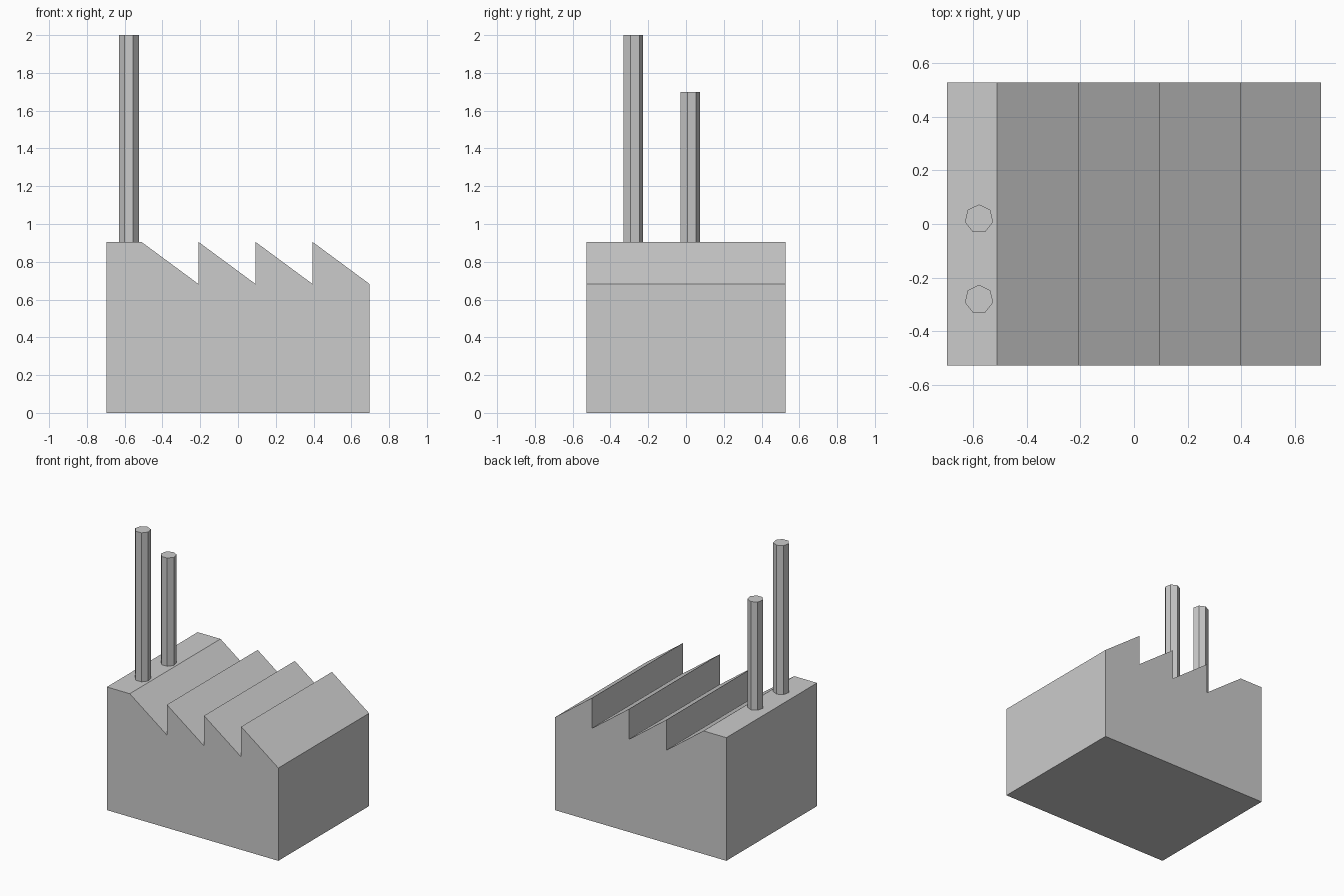
import bpy, bmesh, math
from mathutils import Matrix

if "Cube" in bpy.data.objects:
    bpy.data.objects.remove(bpy.data.objects["Cube"])

HALF_X, HALF_Y = 0.697, 0.527
EAVE, RIDGE = 0.682, 0.905
TEETH, PITCH = 4, 0.302


def add_object(name, bm):
    bmesh.ops.recalc_face_normals(bm, faces=bm.faces[:])
    mesh = bpy.data.meshes.new(name)
    bm.to_mesh(mesh)
    bm.free()
    obj = bpy.data.objects.new(name, mesh)
    bpy.context.collection.objects.link(obj)
    return obj


# Factory hall: sawtooth side profile extruded along y
profile = [(HALF_X, 0), (-HALF_X, 0), (-HALF_X, RIDGE)]
for i in range(TEETH):
    x = HALF_X - (TEETH - i) * PITCH
    profile += [(x, RIDGE), (x + PITCH, EAVE)]

bm = bmesh.new()
face = bm.faces.new([bm.verts.new((x, -HALF_Y, z)) for x, z in profile])
side = bmesh.ops.extrude_face_region(bm, geom=[face], use_keep_orig=True)
bmesh.ops.translate(bm, vec=(0, 2 * HALF_Y, 0),
                    verts=[g for g in side["geom"] if isinstance(g, bmesh.types.BMVert)])
add_object("factory_hall", bm)


# Seven-sided chimneys standing on the flat roof strip
def chimney(name, y, top):
    base = RIDGE - 0.01
    bm = bmesh.new()
    bmesh.ops.create_cone(bm, cap_ends=True, segments=7, radius1=0.054,
                          radius2=0.054, depth=top - base)
    # one corner points to the back
    corner = max(bm.verts, key=lambda v: v.co.y).co
    turn = math.pi / 2 - math.atan2(corner.y, corner.x)
    bmesh.ops.transform(bm, verts=bm.verts[:], matrix=Matrix.Translation(
        (-0.578, y, (top + base) / 2)) @ Matrix.Rotation(turn, 4, 'Z'))
    add_object(name, bm)


chimney("tall_chimney", -0.281, 2.0)
chimney("short_chimney", 0.019, 1.7)
